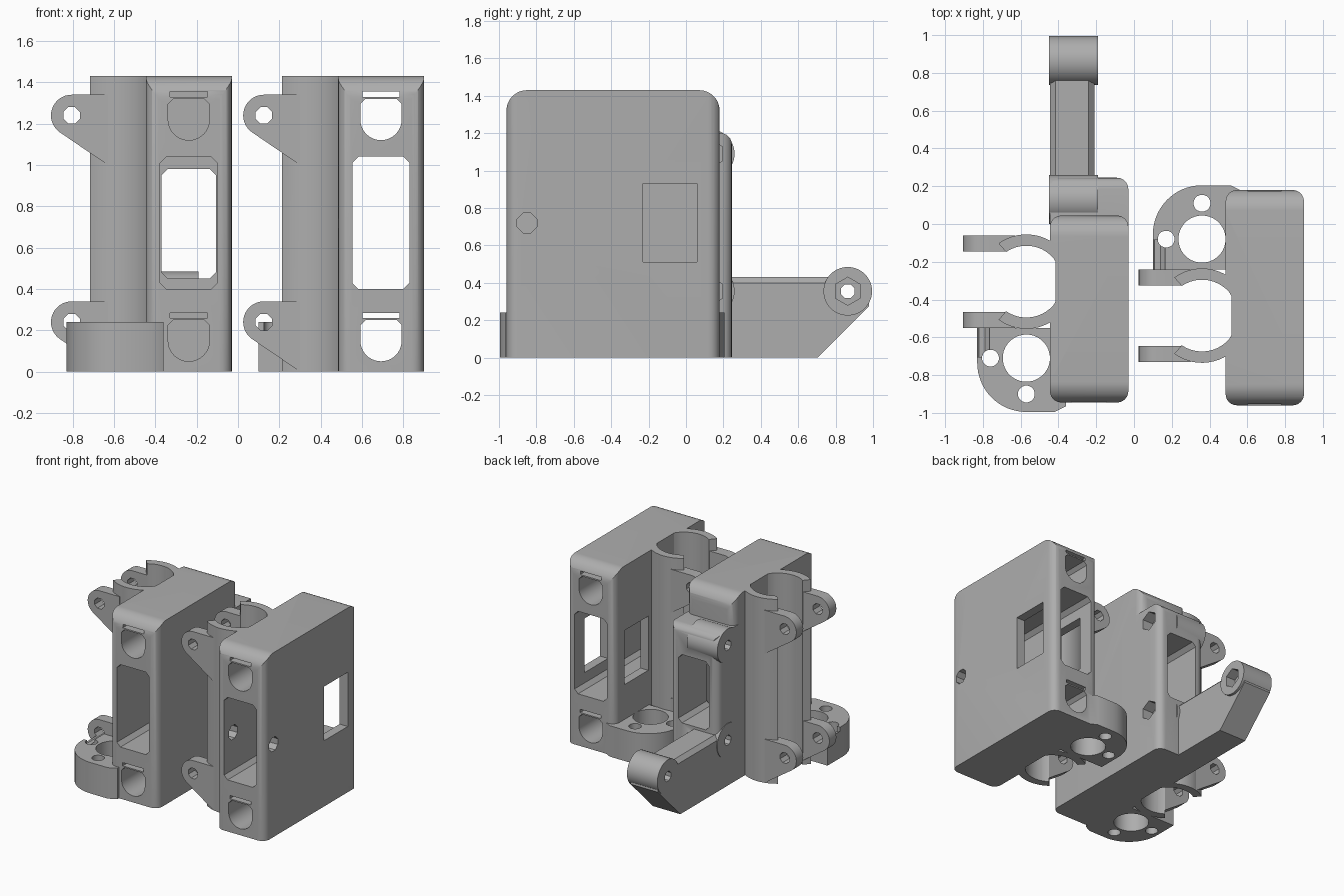
import bpy, bmesh
from math import cos, sin, radians, pi

cube = bpy.data.objects.get("Cube")
if cube:
    bpy.data.objects.remove(cube, do_unlink=True)

grey = bpy.data.materials.new("plastic grey")
grey.use_nodes = True
COLOUR = (0.42, 0.42, 0.42, 1)
grey.diffuse_color = COLOUR
grey.node_tree.nodes["Principled BSDF"].inputs["Base Color"].default_value = COLOUR


def arc(cx, cy, r, a, b, n=12):
    return [(cx + r * cos(radians(a + (b - a) * i / n)),
             cy + r * sin(radians(a + (b - a) * i / n))) for i in range(n + 1)]


def circle(cx, cy, r, n=32):
    return arc(cx, cy, r, 180 / n, 360 + 180 / n, n)[:-1]


def rect(x0, x1, y0, y1):
    return [(x0, y0), (x1, y0), (x1, y1), (x0, y1)]


def round_rect(x0, x1, y0, y1, r, n=6):
    return (arc(x0 + r, y0 + r, r, 180, 270, n) + arc(x1 - r, y0 + r, r, 270, 360, n)
            + arc(x1 - r, y1 - r, r, 0, 90, n) + arc(x0 + r, y1 - r, r, 90, 180, n))


def d_hole(u, z, r):
    # flat-topped rod socket, round below
    return arc(u, z, r, 180, 360, 20) + [(u + r, z + r * .75), (u + r * .75, z + r),
                                         (u - r * .75, z + r), (u - r, z + r * .75)]


def frame(cx, cy, s):
    """Extruder working in rod-centred coordinates, mirrored front to back by s."""
    def prism(name, axis, pts, lo, hi):
        place = {"x": lambda p, d: (d, p[0], p[1]),
                 "y": lambda p, d: (p[0], d, p[1]),
                 "z": lambda p, d: (p[0], p[1], d)}[axis]
        bm = bmesh.new()
        rings = []
        for d in (lo, hi):
            ring = []
            for p in pts:
                u, v, z = place(p, d)
                ring.append(bm.verts.new((cx + u, cy + s * v, z)))
            rings.append(ring)
            bm.faces.new(ring)
        for i in range(len(pts)):
            j = (i + 1) % len(pts)
            bm.faces.new((rings[0][i], rings[0][j], rings[1][j], rings[1][i]))
        bmesh.ops.recalc_face_normals(bm, faces=bm.faces)
        mesh = bpy.data.meshes.new(name)
        bm.to_mesh(mesh)
        bm.free()
        mesh.materials.append(grey)
        ob = bpy.data.objects.new(name, mesh)
        bpy.context.collection.objects.link(ob)
        return ob
    return prism


def combine(target, tools, operation):
    for tool in tools:
        mod = target.modifiers.new("bool", "BOOLEAN")
        mod.operation, mod.object, mod.solver = operation, tool, "EXACT"
        bpy.context.view_layer.objects.active = target
        bpy.ops.object.modifier_apply(modifier=mod.name)
        bpy.data.objects.remove(tool, do_unlink=True)


H = 1.43
U0, U1 = 0.125, 0.54     # housing width, measured from the rod axis
MID = 0.332              # middle of the housing


def housing(p, name, v0, v1):
    # box with rounded ends and rounded upright edges
    r = 0.11
    side = [(v0, 0), (v1, 0)] + arc(v1 - r, H - r, r, 0, 90) + arc(v0 + r, H - r, r, 90, 180)
    body = p(name, "x", side, U0, U1)
    combine(body, [p("plan", "z", round_rect(U0, U1, v0, v1, .06), -.1, H + .1)], "INTERSECT")
    return body


def bearing_parts(p, v0):
    # open bearing sleeve
    parts = [p("sleeve", "z", arc(0, 0, .25, -126, 126, 40) + arc(0, 0, .18, 124, -124, 40), 0, H)]
    # clamp ears
    for zc in (.24, 1.24):
        ear = [(-.06, zc - .24), (-.06, zc + .1)] + arc(-.235, zc, .1, 90, 235, 16)
        for v in (-.245, .16):
            parts.append(p("ear", "y", ear, v, v + .085))
    # nut flange
    plate = [(.21, -.245), (-.26, -.245)] + arc(0, -.43, .26, 180, 270, 16) + [(.15, -.69), (.21, -.66)]
    parts.append(p("flange", "z", plate, 0, .24))
    return parts


def bearing_cuts(p):
    bore = [(min(u, .155), v) for u, v in circle(0, 0, .19, 48)]
    cuts = [p("bore", "z", bore, -.1, H + .1),
            p("nut", "z", circle(0, -.405, .125), -.1, .5)]
    for u, v in ((0, -.595), (-.19, -.405)):
        cuts.append(p("bolt", "z", circle(u, v, .045, 16), -.1, .5))
    for zc in (.24, 1.24):
        cuts.append(p("pin", "y", circle(-.235, zc, .043, 8), -.4, .4))
    return cuts


def socket_cuts(p, lo, hi):
    cuts = []
    for z in (.15, 1.22):
        cuts.append(p("rod", "y", d_hole(MID, z, .1), lo, hi))
        cuts.append(p("slit", "y", rect(MID - .09, MID + .09, z + .11, z + .135), lo, hi))
    return cuts


def finish(ob):
    bpy.ops.object.select_all(action="DESELECT")
    ob.select_set(True)
    bpy.context.view_layer.objects.active = ob
    bpy.ops.object.shade_smooth_by_angle(angle=radians(30))


WINDOW = (.193, .47, .4, 1.04)

# Carriage end on the model's left, with side window
p = frame(.36, -.485, -1)
idler_end = housing(p, "left_carriage_end", -.665, .475)
combine(idler_end, bearing_parts(p, -.665), "UNION")
combine(idler_end, bearing_cuts(p) + socket_cuts(p, -1, 1) + [
    p("window", "y", round_rect(*WINDOW, .03, 1), -1, 1),
    p("side_window", "x", rect(-.545, -.255, .51, .93), .1, 1),
    p("tension_hole", "x", circle(.365, .72, .057, 8), .1, 1)], "DIFFERENCE")
finish(idler_end)

# Carriage end on the model's right, with motor mount
p = frame(-.57, -.305, 1)
motor_end = housing(p, "right_carriage_end", -.64, .35)
back = [(.2, 0), (.55, 0)] + arc(.49, 1.14, .06, 0, 90, 6) + [(.2, 1.2)]
mount = p("mount_block", "x", back, U0, U1)
combine(mount, [p("plan", "z", round_rect(U0, U1, -.1, .55, .06), -.1, 2)], "INTERSECT")

# Motor arm, reaching back and tapering up to its boss
arm = [(.4, 0), (1.01, 0), (1.285, .275), (1.27, .4), (1.17, .43), (.4, .43)]
arm_ob = p("arm", "x", arm, U0, .36)
section = [(U0, 0), (.36, 0), (.36, .4), (.33, .43), (U0 + .03, .43), (U0, .4)]
combine(arm_ob, [p("section", "y", section, .3, 1.4)], "INTERSECT")
bosses = [(.435, 1.09), (.435, .355), (1.17, .355)]
boss_obs = [p("boss", "x", circle(v, z, .13), .12, .38) for v, z in bosses]
combine(motor_end, [mount, arm_ob] + boss_obs + bearing_parts(p, -.64), "UNION")
bolt_holes = [p("bolt", "x", circle(v, z, .04, 8), 0, 1) for v, z in bosses]
bolt_holes += [p("hex", "x", circle(v, z, .075, 6), d, 1)
               for (v, z), d in zip(bosses, (.45, .45, .3))]
combine(motor_end, bearing_cuts(p) + socket_cuts(p, -1, .25) + bolt_holes + [
    p("window", "y", round_rect(*WINDOW, .03, 1), -1, .2),
    p("rear_window", "y", round_rect(.2, .463, .45, .98, .03, 1), .1, .7)], "DIFFERENCE")
finish(motor_end)
